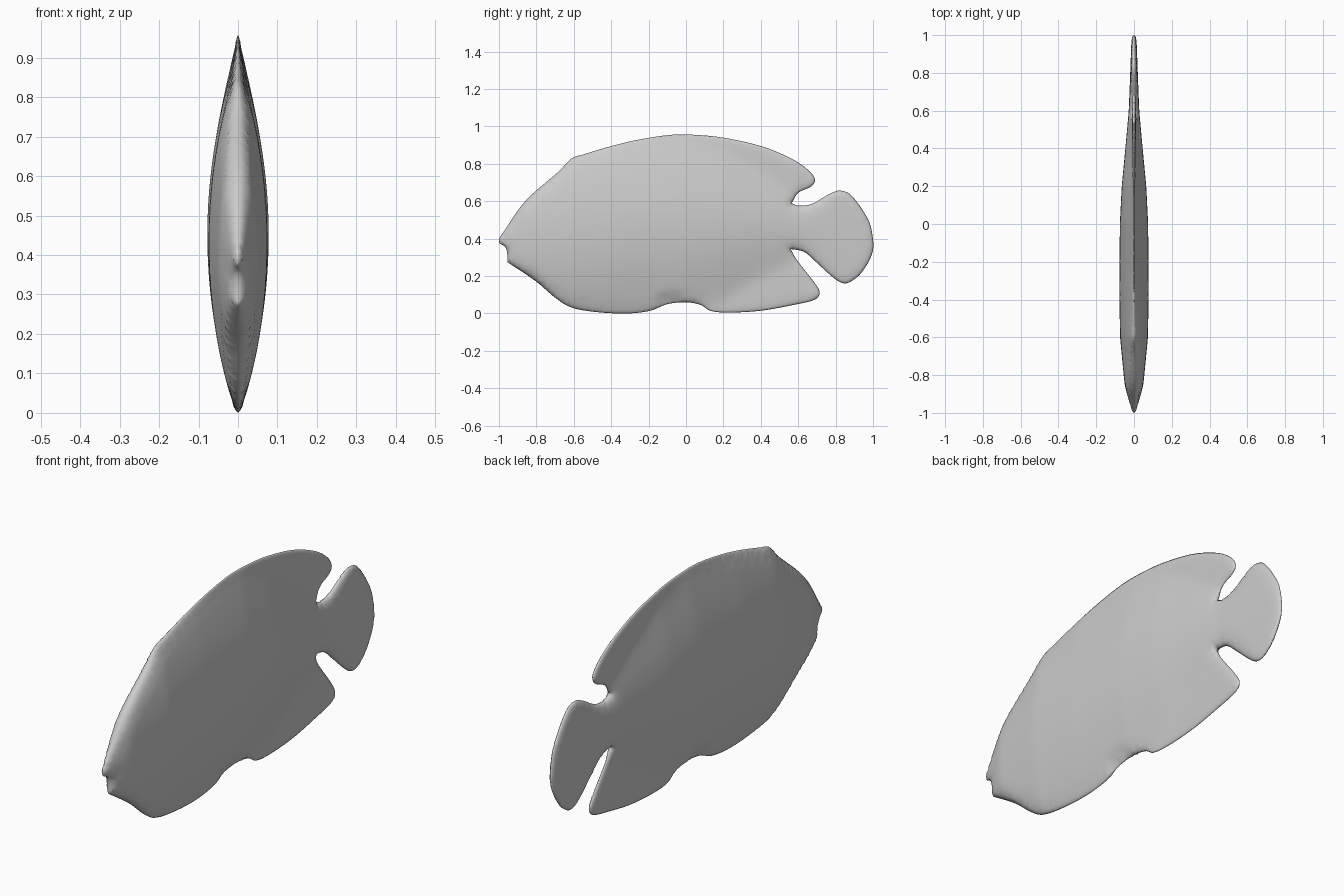
import bpy, bmesh, math
from mathutils import Vector, kdtree
from mathutils.geometry import delaunay_2d_cdt, interpolate_bezier

cube = bpy.data.objects.get("Cube")
if cube:
    bpy.data.objects.remove(cube, do_unlink=True)

# Side outline (length, height) in hundredths, in smooth runs split at sharp corners
back = [(-100, 40), (-98, 43), (-86, 60), (-68, 76), (-61, 83), (-55, 85), (-40, 89.5),
        (-25, 93), (-8, 95.5), (5, 95.5), (20, 94), (40, 89.5), (56, 83), (65, 77),
        (69, 71.5), (67, 68), (60, 64.5), (56.5, 59)]
tail = [(56.5, 59), (60, 57.7), (67, 58.5), (76, 63.5), (82, 65.7), (88, 63.5), (97, 51),
        (99.5, 43), (99.8, 33), (94, 22), (88, 17), (84, 16.2), (79, 19), (69, 28),
        (63, 33), (56, 34.5)]
belly = [(56, 34.5), (59, 29), (69, 16), (71.5, 11), (69, 7.5), (57, 4.5), (40, 1.5), (22, .5),
         (13, 1.5), (8, 4.5), (0, 6), (-10, 5), (-19, 1.5), (-32, 0), (-50, 1), (-62, 3.5),
         (-70, 8.5), (-80, 17), (-95.5, 27.5)]
mouth = [(-95.5, 27.5), (-95.7, 33), (-97, 36), (-99.7, 37.5), (-100, 40)]


def smooth_run(points, step=0.009):
    """Evenly spaced points on a smooth curve through the given points."""
    pts = [Vector((a / 100, b / 100, 0)) for a, b in points]
    out = []
    for i in range(len(pts) - 1):
        a, b = pts[i], pts[i + 1]
        length = (b - a).length
        before, after = pts[max(i - 1, 0)], pts[min(i + 2, len(pts) - 1)]
        ta = (b - before).normalized() * length / 3
        tb = (after - a).normalized() * length / 3
        n = max(2, round(length / step))
        out += interpolate_bezier(a, a + ta, b - tb, b, n + 1)[:-1]
    return [p.to_2d() for p in out]


def ramp(t, low, high):
    t = min(max((t - low) / (high - low), 0), 1)
    return t * t * (3 - 2 * t)


# Body stations: length, half width, centre height, half height, fullness, fin half width
stations = [(-1, .008, .38, .1, .5, .003), (-.95, .02, .38, .2, .6, .004),
            (-.85, .046, .4, .28, .7, .004), (-.6, .07, .43, .43, .9, .004),
            (-.35, .074, .45, .47, 1.1, .004), (0, .07, .47, .48, 1.25, .005),
            (.2, .058, .48, .42, 1.4, .007), (.4, .037, .48, .3, 1.5, .009),
            (.6, .017, .46, .17, 1.3, .011), (.8, .006, .43, .25, 1, .014),
            (1, .002, .4, .25, 1, .011)]


def half_width(y, z, edge):
    """Half thickness of the fish at a side position, thinning to the rim."""
    y = min(max(y, -1), .9999)
    k = next(i for i in range(len(stations) - 1) if y < stations[i + 1][0])
    a, b = stations[k], stations[k + 1]
    t = (y - a[0]) / (b[0] - a[0])
    wide, mid, tall, full, fin = (p + (q - p) * t for p, q in zip(a[1:], b[1:]))
    v = min(abs(z - mid) / tall, 1)
    x = wide * (1 - v * v) ** full + fin
    # hollow behind the pelvic fins
    hollow = ramp(y, -.17, -.12) * (1 - ramp(y, -.05, .0)) * (1 - ramp(z, .07, .11))
    x *= 1 - .6 * hollow
    r = .035
    return x * math.sqrt(1 - (1 - min(edge / r, 1)) ** 2)


# Flat fill: rim, two inset rows and an even grid inside
outline = [p for run in (back, tail, belly, mouth) for p in smooth_run(run)]
count = len(outline)
tree = kdtree.KDTree(count)
for i, p in enumerate(outline):
    tree.insert(p.to_3d(), i)
tree.balance()


def rim_distance(p):
    return tree.find(p.to_3d())[2]


points = list(outline)
for inset in (.006, .016):
    for i, p in enumerate(outline):
        along = (outline[(i + 1) % count] - outline[i - 1]).normalized()
        q = p + Vector((along.y, -along.x)) * inset
        if rim_distance(q) > inset * .9:
            points.append(q)
cell = .02
for i in range(-50, 51):
    for j in range(49):
        q = Vector(((i + .5 * (j % 2)) * cell, j * cell))
        if rim_distance(q) > .026:
            points.append(q)

rim_edges = [(i, (i + 1) % count) for i in range(count)]
flat, _, faces, _, _, _ = delaunay_2d_cdt(points, rim_edges, [], 1, 1e-5)

# One side of the fish, mirrored to the other
bm = bmesh.new()
verts = []
for i, p in enumerate(flat):
    d = rim_distance(p)
    x = 0 if d < 1e-4 else half_width(p.x, p.y, d)
    verts.append(bm.verts.new((x, p.x, p.y)))
for f in faces:
    bm.faces.new([verts[i] for i in f])
bmesh.ops.recalc_face_normals(bm, faces=bm.faces)
if sum(f.normal.x for f in bm.faces) < 0:
    bmesh.ops.reverse_faces(bm, faces=bm.faces)
# soften the surface away from the rim
inner = [v for v in bm.verts if v.co.x > 0]
for _ in range(3):
    bmesh.ops.smooth_vert(bm, verts=inner, factor=.4, use_axis_x=True)
mesh = bpy.data.meshes.new("fish_body")
bm.to_mesh(mesh)
bm.free()
fish = bpy.data.objects.new("fish_body", mesh)
bpy.context.collection.objects.link(fish)
mirror = fish.modifiers.new("Mirror", "MIRROR")
mirror.merge_threshold = .0005

# Plain grey skin
grey = bpy.data.materials.new("light_grey")
grey.use_nodes = True
colour = (.6, .6, .6, 1)
grey.diffuse_color = colour
grey.node_tree.nodes["Principled BSDF"].inputs["Base Color"].default_value = colour
mesh.materials.append(grey)

bpy.context.view_layer.objects.active = fish
fish.select_set(True)
bpy.ops.object.shade_smooth()
